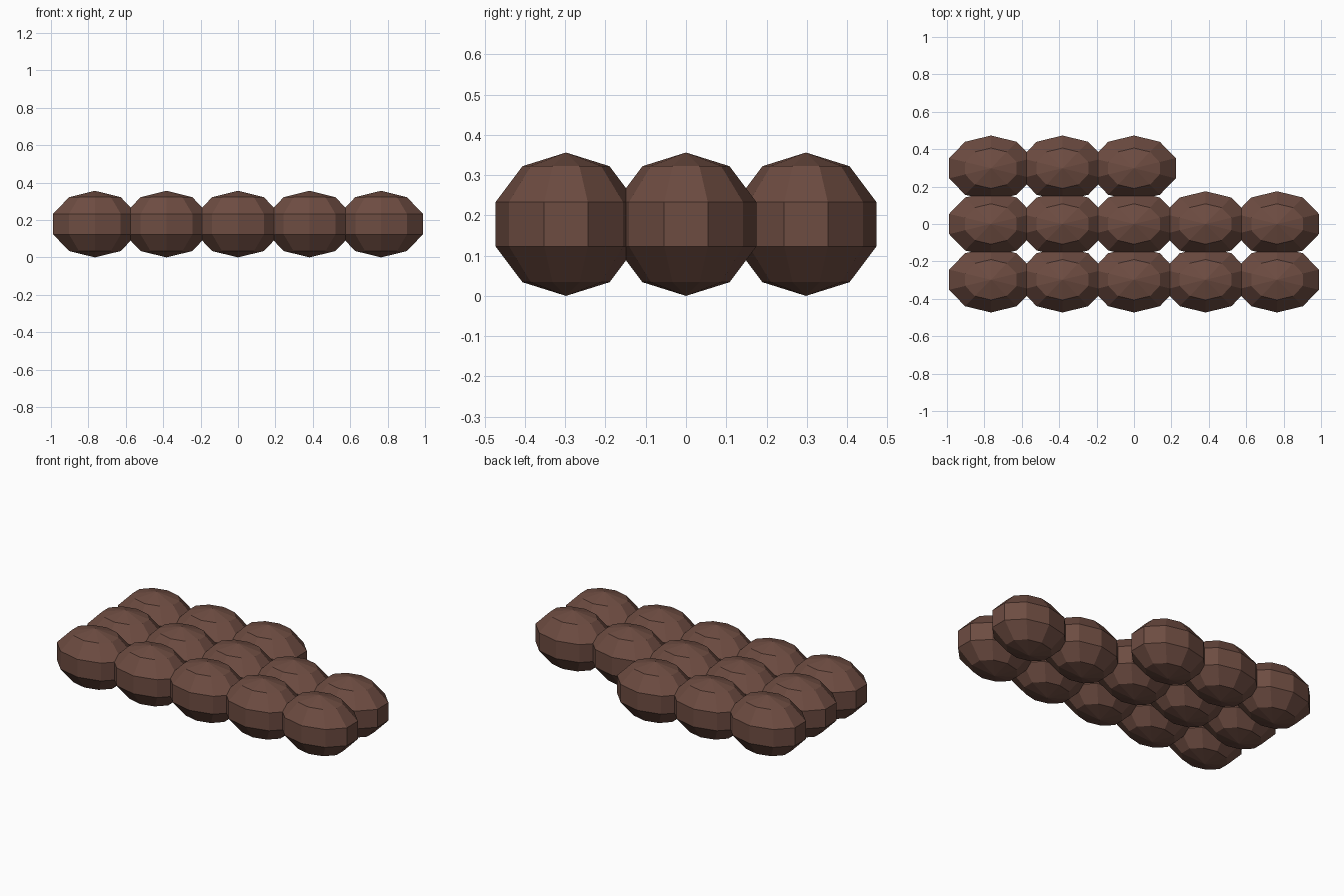
import bpy
import bmesh
from mathutils import Matrix

cube = bpy.data.objects.get("Cube")
if cube:
    bpy.data.objects.remove(cube, do_unlink=True)

# Brown surface colour
BROWN = (0.153, 0.072, 0.053, 1.0)
brown = bpy.data.materials.new("Brown")
brown.use_nodes = True
brown.diffuse_color = BROWN
brown.node_tree.nodes["Principled BSDF"].inputs["Base Color"].default_value = BROWN

# One squashed low-poly ball, shared by the whole cluster
RADII = (0.247, 0.184, 0.178)
bm = bmesh.new()
bmesh.ops.create_uvsphere(bm, u_segments=10, v_segments=5, radius=1.0)
bmesh.ops.transform(bm, matrix=Matrix.Diagonal((*RADII, 1.0)), verts=bm.verts)
ball_mesh = bpy.data.meshes.new("ball")
bm.to_mesh(ball_mesh)
bm.free()
ball_mesh.materials.append(brown)

# Three rows of overlapping balls; the back row is shorter
STEP_X, STEP_Y = 0.3825, 0.298
rows = {"front": (-1, 5), "middle": (0, 5), "back": (1, 3)}
for row_name, (row, count) in rows.items():
    for i in range(count):
        ball = bpy.data.objects.new(f"{row_name}_ball_{i + 1}", ball_mesh)
        ball.location = ((i - 2) * STEP_X, row * STEP_Y, RADII[2])
        bpy.context.collection.objects.link(ball)
